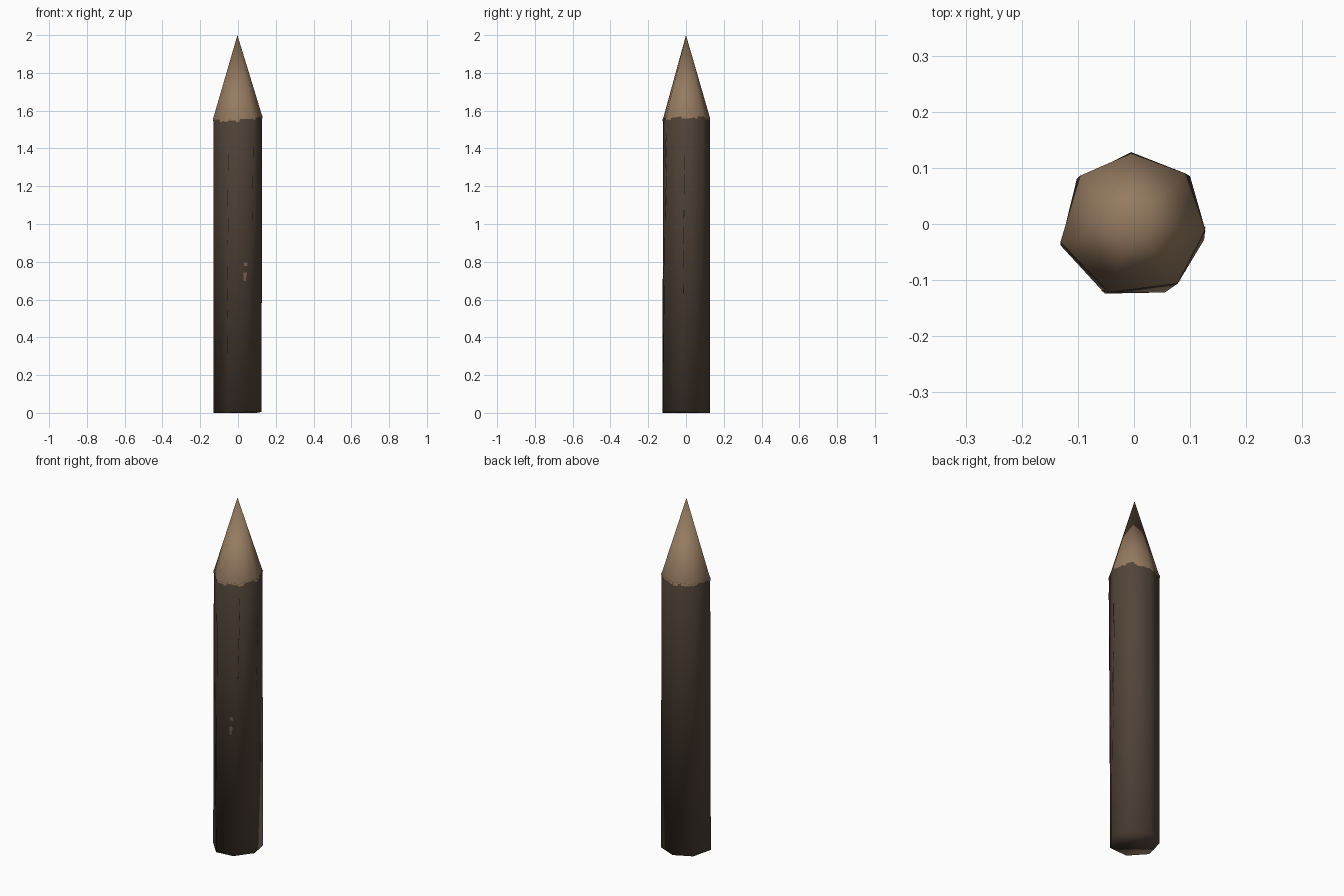
import bpy
import random
from mathutils import Vector

random.seed(4)
cube = bpy.data.objects.get("Cube")
if cube:
    bpy.data.objects.remove(cube)


def material(name, rgb):
    m = bpy.data.materials.new(name)
    m.use_nodes = True
    m.diffuse_color = (*rgb, 1)
    m.node_tree.nodes["Principled BSDF"].inputs["Base Color"].default_value = (*rgb, 1)
    return m


bark = material("dark bark", (0.085, 0.058, 0.040))
wood = material("cut wood", (0.300, 0.195, 0.118))
crack = material("black crack", (0.012, 0.009, 0.007))


def mesh_object(name, verts, faces, mats):
    me = bpy.data.meshes.new(name)
    me.from_pydata(verts, [], faces)
    for m in mats:
        me.materials.append(m)
    me.polygons.foreach_set("use_smooth", [True] * len(me.polygons))
    ob = bpy.data.objects.new(name, me)
    bpy.context.collection.objects.link(ob)
    return ob


# Seven-sided stake: bottom ring, shoulder ring and tip, clockwise from the back
bottom = [(-.005, .128, 0), (.100, .085, 0), (.125, -.028, .005), (.055, -.122, .005),
          (-.052, -.124, 0), (-.131, -.038, 0), (-.102, .080, 0)]
shoulder = [(-.005, .126, 1.565), (.092, .090, 1.575), (.127, -.010, 1.575), (.078, -.106, 1.565),
            (-.045, -.122, 1.555), (-.131, -.032, 1.56), (-.096, .086, 1.56)]
N = len(bottom)
faces = [tuple(range(N))]
for i in range(N):
    j = (i + 1) % N
    faces.append((i, N + i, N + j, j))
    faces.append((N + i, 2 * N, N + j))
stake = mesh_object("stake", bottom + shoulder + [(-.003, 0, 2)], faces, [bark, wood])
for p in stake.data.polygons:
    p.material_index = 1 if len(p.vertices) == 3 else 0

co = [v.co.copy() for v in stake.data.vertices]
no = [n.vector.copy() for n in stake.data.vertex_normals]


def patches(name, spots, mat):
    """Thin plates on the shaft; each spot is (side, u0, u1, v0, v1)."""
    verts, quads, normals = [], [], []
    for side, u0, u1, v0, v1 in spots:
        nxt = (side + 1) % N
        out = (co[nxt] - co[side]).cross(Vector((0, 0, -1))).normalized()
        if out.dot(Vector((co[side].x, co[side].y, 0))) < 0:
            out.negate()
        k = len(verts)
        for u, v in ((u0, v0), (u0, v1), (u1, v1), (u1, v0)):
            def blend(a):
                return a[side].lerp(a[nxt], u).lerp(a[N + side].lerp(a[N + nxt], u), v)
            verts.append(blend(co) + out * 0.002)
            normals.append(blend(no).normalized())
        quads.append((k, k + 1, k + 2, k + 3))
    ob = mesh_object(name, verts, quads, [mat])
    ob.data.normals_split_custom_set_from_vertices(normals)


# Ragged lower edge of the sharpened point
steps = 7
ragged = [(s, c / steps, (c + 1) / steps, random.uniform(.988, .998), 1)
          for s in range(N) for c in range(steps)]
patches("ragged_cut_edge", ragged, wood)

# Small chips where the bark has flaked off
patches("bark_chips", [(3, .17, .42, .458, .474), (3, .20, .36, .445, .458),
                       (3, .14, .30, .496, .508), (2, .35, .44, .50, .513)], wood)

# Fine cracks beside the shaft corners
cracks = []
for side, low, high in ((2, .65, .97), (4, .2, .95), (1, .4, .9)):
    for c in range(6):
        a = low + (high - low) * c / 6
        u = random.uniform(.9, .94) if side < 4 else random.uniform(.02, .06)
        cracks.append((side, u, u + .03, a, a + (high - low) * random.uniform(.06, .14)))
patches("bark_cracks", cracks, crack)
